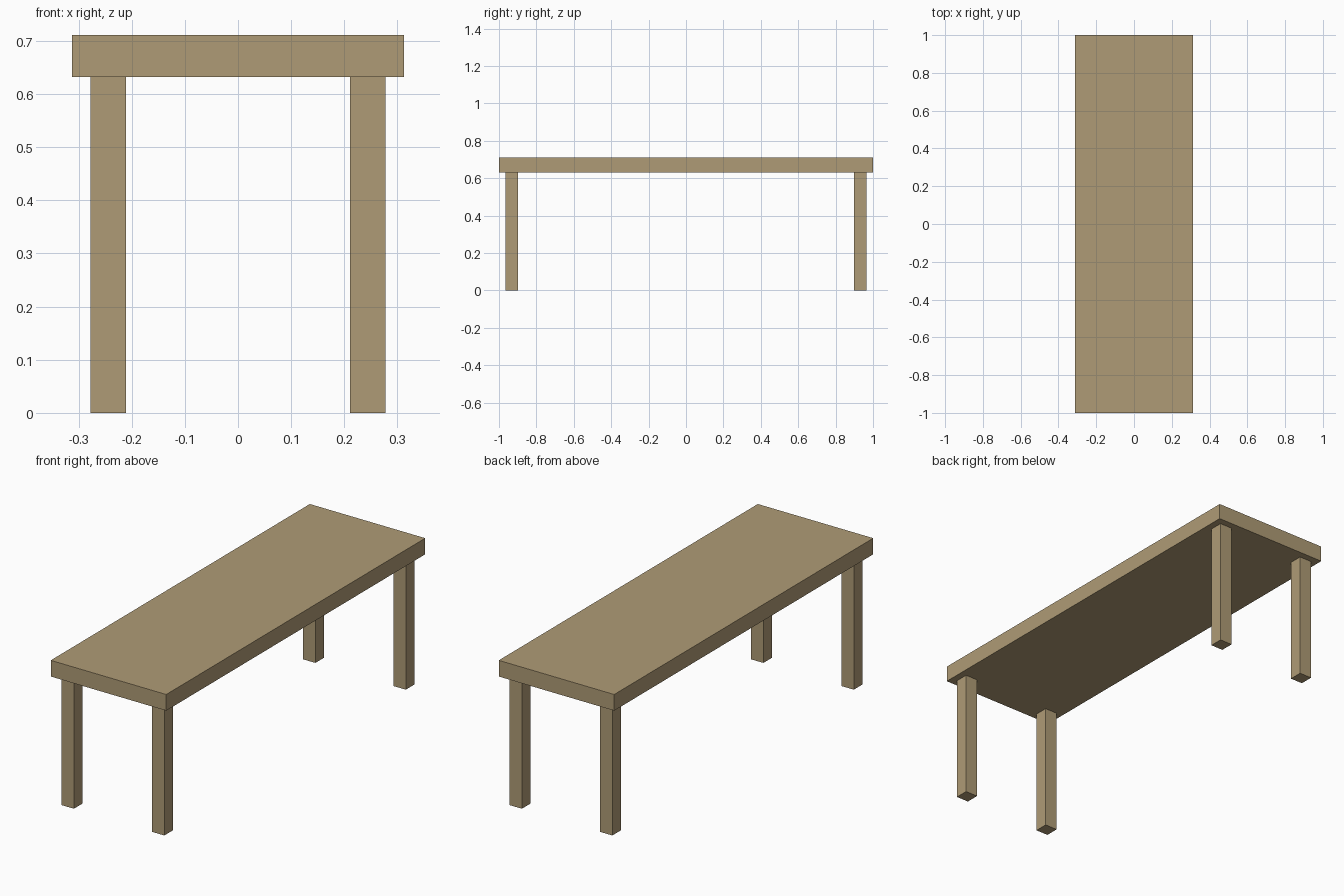
import bpy

if "Cube" in bpy.data.objects:
    bpy.data.objects.remove(bpy.data.objects["Cube"])

wood = bpy.data.materials.new("wood")
wood.diffuse_color = (0.43, 0.33, 0.18, 1.0)
wood.use_nodes = True
wood.node_tree.nodes["Principled BSDF"].inputs["Base Color"].default_value = wood.diffuse_color

HALF_X, HALF_Y = 0.312, 1.0
LEG_H, TOP_H = 0.632, 0.711
LEG_W, INSET = 0.067, 0.034


def box(name, center, size):
    bpy.ops.mesh.primitive_cube_add(size=1, location=center)
    ob = bpy.context.object
    ob.name = name
    ob.scale = size
    bpy.ops.object.transform_apply(location=False, rotation=False, scale=True)
    ob.data.materials.append(wood)
    return ob


# Thick slab top
box("table_top", (0, 0, (LEG_H + TOP_H) / 2),
    (2 * HALF_X, 2 * HALF_Y, TOP_H - LEG_H))

# Four square legs, inset from the corners
leg_x = HALF_X - INSET - LEG_W / 2
leg_y = HALF_Y - INSET - LEG_W / 2
for y_name, sy in (("front", -1), ("back", 1)):
    for x_name, sx in (("left", -1), ("right", 1)):
        box(f"{y_name}_{x_name}_leg", (sx * leg_x, sy * leg_y, LEG_H / 2),
            (LEG_W, LEG_W, LEG_H))
